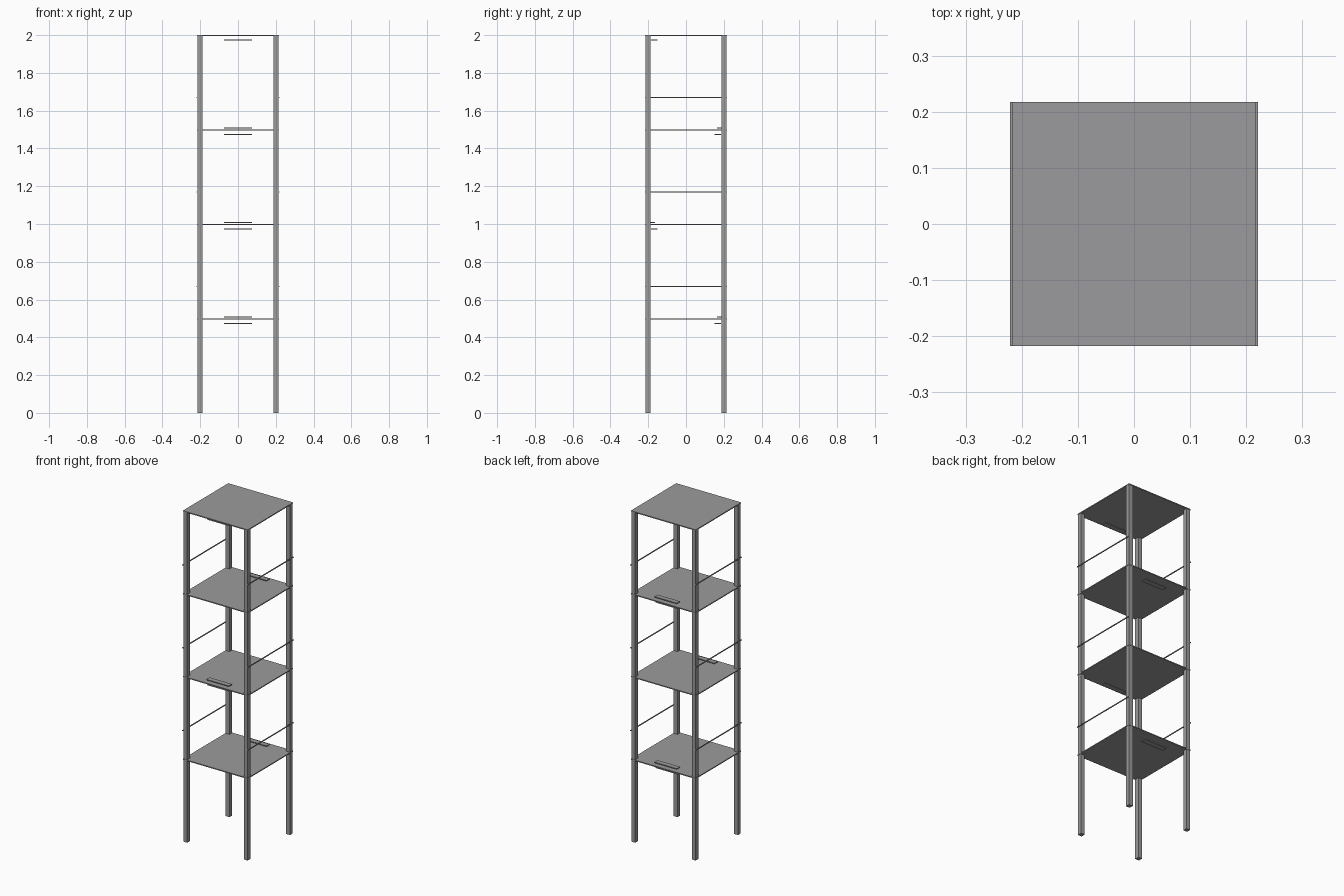
import bpy

cube = bpy.data.objects.get("Cube")
if cube:
    bpy.data.objects.remove(cube, do_unlink=True)

# One painted metal colour
metal = bpy.data.materials.new("grey_metal")
metal.use_nodes = True
GREY = (0.33, 0.33, 0.34, 1.0)
metal.diffuse_color = GREY
metal.node_tree.nodes["Principled BSDF"].inputs["Base Color"].default_value = GREY


def box(name, center, size):
    bpy.ops.mesh.primitive_cube_add(size=1, location=center)
    ob = bpy.context.object
    ob.name = name
    ob.scale = size
    bpy.ops.object.transform_apply(location=False, rotation=False, scale=True)
    ob.data.materials.append(metal)
    return ob


HALF = 0.217      # half width of a shelf
POST = 0.202      # post centre
THICK = 0.006     # shelf thickness
LEVELS = (0.5, 1.0, 1.5, 2.0)

# Corner posts, ending just under the top shelf
post_height = LEVELS[-1] - THICK
for sx, side in ((-1, "right"), (1, "left")):
    for sy, end in ((-1, "front"), (1, "back")):
        box(f"{end}_{side}_post", (sx * POST, sy * POST, post_height / 2),
            (0.026, 0.026, post_height))

for i, z in enumerate(LEVELS):
    # Shelf with its top face at the level height
    box(f"shelf_{i + 1}", (0, 0, z - THICK / 2), (2 * HALF, 2 * HALF, THICK))

    # Handle plates alternate between the back and front edges
    s = 1 if i % 2 == 0 else -1
    box(f"lower_handle_{i + 1}", (0, s * 0.168, z - 0.027), (0.15, 0.033, 0.005))
    if z < LEVELS[-1]:
        box(f"upper_handle_{i + 1}", (0, s * 0.18, z + 0.008), (0.15, 0.03, 0.005))

        # Side rails above each open shelf
        for sx, side in ((-1, "right"), (1, "left")):
            box(f"{side}_rail_{i + 1}", (sx * (HALF + 0.0015), 0, z + 0.17),
                (0.005, 2 * HALF, 0.005))
